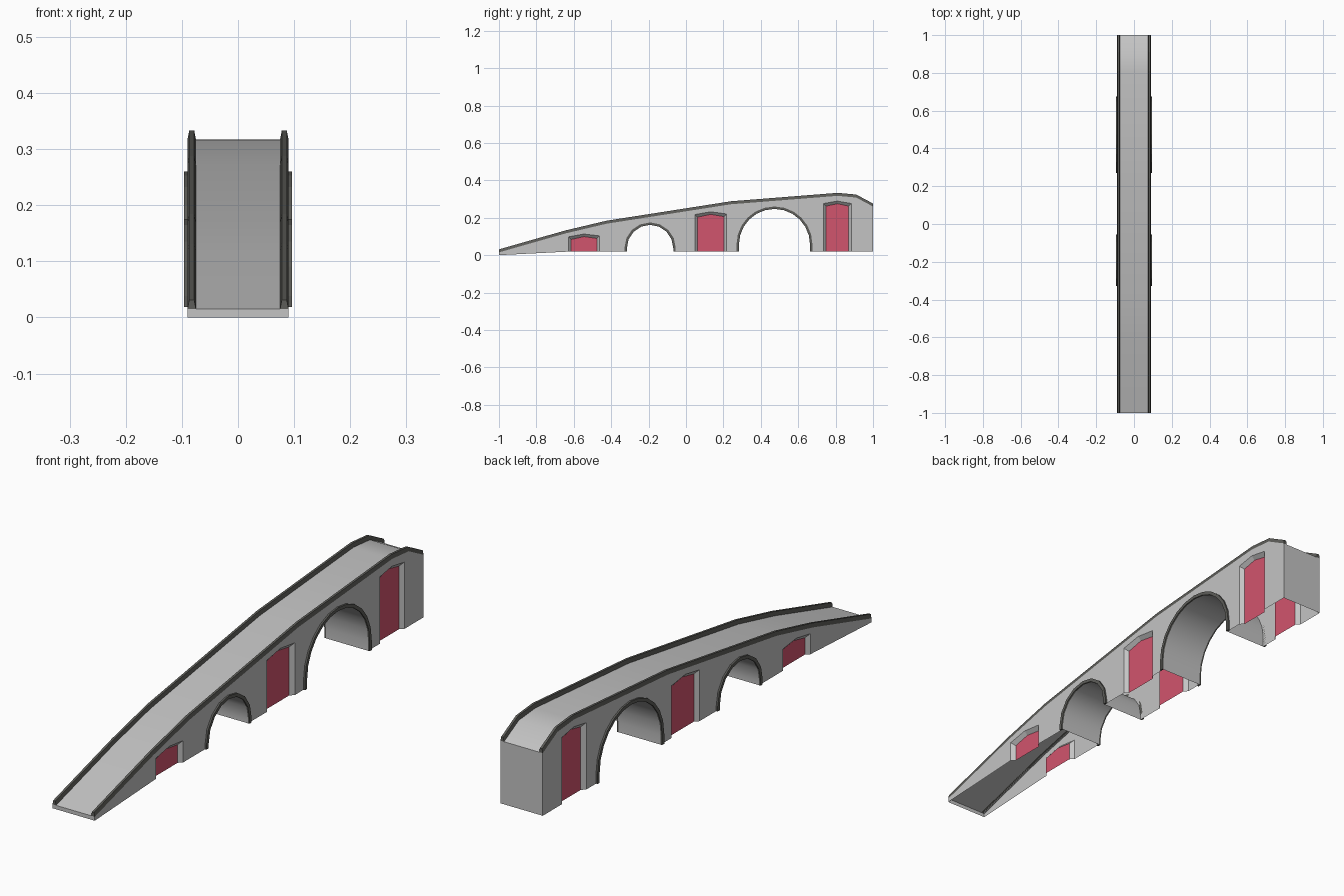
import bpy, bmesh, math
from mathutils import Vector

if "Cube" in bpy.data.objects:
    bpy.data.objects.remove(bpy.data.objects["Cube"])

W = 0.09        # half width of the bridge
BASE = 0.019    # underside height of the walls
RAIL_H = 0.016
INSET = 0.014   # width and depth of the splayed panel recess


def material(name, rgb):
    m = bpy.data.materials.new(name)
    m.diffuse_color = (*rgb, 1)
    m.use_nodes = True
    m.node_tree.nodes["Principled BSDF"].inputs["Base Color"].default_value = m.diffuse_color
    return m


STONE = material("light grey stone", (0.55, 0.55, 0.55))
DARK = material("dark grey trim", (0.11, 0.11, 0.10))
RED = material("rose red panel", (0.64, 0.09, 0.155))


def build(name, faces, mat, hint=None, mirror=False, smooth=False):
    """Make an object from face corner lists; hint(centre) gives the outward side."""
    bm = bmesh.new()
    for pts in faces:
        bm.faces.new([bm.verts.new(p) for p in pts])
    bmesh.ops.remove_doubles(bm, verts=bm.verts, dist=1e-5)
    bm.normal_update()
    if hint is None:
        bmesh.ops.recalc_face_normals(bm, faces=bm.faces)
    else:
        for f in bm.faces:
            if f.normal.dot(Vector(hint(f.calc_center_median()))) < 0:
                f.normal_flip()
    bmesh.ops.triangulate(bm, faces=[f for f in bm.faces if len(f.verts) > 4],
                          ngon_method='EAR_CLIP')
    for f in bm.faces:
        f.smooth = smooth
    me = bpy.data.meshes.new(name)
    bm.to_mesh(me)
    bm.free()
    me.materials.append(mat)
    ob = bpy.data.objects.new(name, me)
    bpy.context.collection.objects.link(ob)
    if mirror:
        ob.modifiers.new("mirror", 'MIRROR').use_mirror_merge = False
    return ob


def strip(a, b):
    """Quads between two equal rows of points."""
    return [[a[i], a[i + 1], b[i + 1], b[i]] for i in range(len(a) - 1)]


def row(x, line):
    return [(x, y, z) for y, z in line]


def tube(rows):
    """Closed sweep: lengthwise rows around a section, plus end caps."""
    faces = []
    for i, r in enumerate(rows):
        faces += strip(r, rows[(i + 1) % len(rows)])
    return faces + [[r[0] for r in rows], [r[-1] for r in rows]]


def arch_line(cy, cz, r, n):
    arc = [(cy - r * math.cos(math.pi * i / n), cz + r * math.sin(math.pi * i / n))
           for i in range(n + 1)]
    return [(cy - r, BASE)] + arc + [(cy + r, BASE)]


def panel_line(y0, y1, zl, zm, zr, d=0.0):
    return [(y0 + d, BASE), (y0 + d, zl - d), ((y0 + y1) / 2, zm - d),
            (y1 - d, zr - d), (y1 - d, BASE)]


# Road profile along the bridge
rail_top = [(-1, 0.031), (-0.645, 0.132), (-0.425, 0.184), (0.24, 0.288),
            (0.81, 0.333), (0.91, 0.324), (1, 0.276)]
road = [(y, z - RAIL_H) for y, z in rail_top]

# Openings: arches (centre y, centre z, outer radius, sides) and panels
arches = [(-0.192, 0.038, 0.137, 8), (0.473, 0.057, 0.203, 12)]
panels = [(-0.628, -0.462, 0.098, 0.113, 0.103), (0.047, 0.217, 0.217, 0.232, 0.22),
          (0.735, 0.884, 0.276, 0.289, 0.276)]
TRIM = 0.013

# Side walls: one outline notched by the arches and panels
notches = [arch_line(cy, cz, r - TRIM, n) for cy, cz, r, n in arches]
notches += [panel_line(*p) for p in panels]
outline = [(-1, 0.0)]
for line in sorted(notches):
    outline += line
outline += [(1, BASE)] + road[::-1]
build("side_walls", [row(W, outline)], STONE, lambda c: (1, 0, 0), mirror=True)

# Road deck and end faces
build("road_deck", strip(row(-W, road), row(W, road)), STONE, lambda c: (0, 0, 1), smooth=True)
build("end_faces", strip(row(-W, [(-1, 0), road[0]]), row(W, [(-1, 0), road[0]]))
      + strip(row(-W, [(1, BASE), road[-1]]), row(W, [(1, BASE), road[-1]])),
      STONE, lambda c: (0, c.y, 0))

# Parapet rails with a tapered top
build("parapet_rails", tube([row(W, road), row(W - 0.003, rail_top),
                             row(W - 0.012, rail_top), row(W - 0.015, road)]),
      DARK, mirror=True)

# Arch barrels and their raised trims
for i, (cy, cz, r, n) in enumerate(arches, 1):
    inner, outer = arch_line(cy, cz, r - TRIM, n), arch_line(cy, cz, r, n)
    build(f"arch_barrel_{i}", strip(row(-W, inner), row(W, inner)), STONE,
          lambda c, a=cy, b=cz: (0, a - c.y, max(b - c.z, -1)), smooth=True)
    xo = W + 0.0065
    build(f"arch_trim_{i}", tube([row(W, inner), row(xo, inner),
                                  row(xo, outer), row(W, outer)]), DARK, mirror=True)

# Recessed panels with splayed surrounds
for i, p in enumerate(panels, 1):
    outer, inner = panel_line(*p), panel_line(*p, d=INSET)
    build(f"panel_surround_{i}", strip(row(W, outer), row(W - INSET, inner)), STONE,
          lambda c: (1, 0, 0), mirror=True)
    build(f"panel_{i}", [row(W - INSET, inner)], RED, lambda c: (1, 0, 0), mirror=True)
